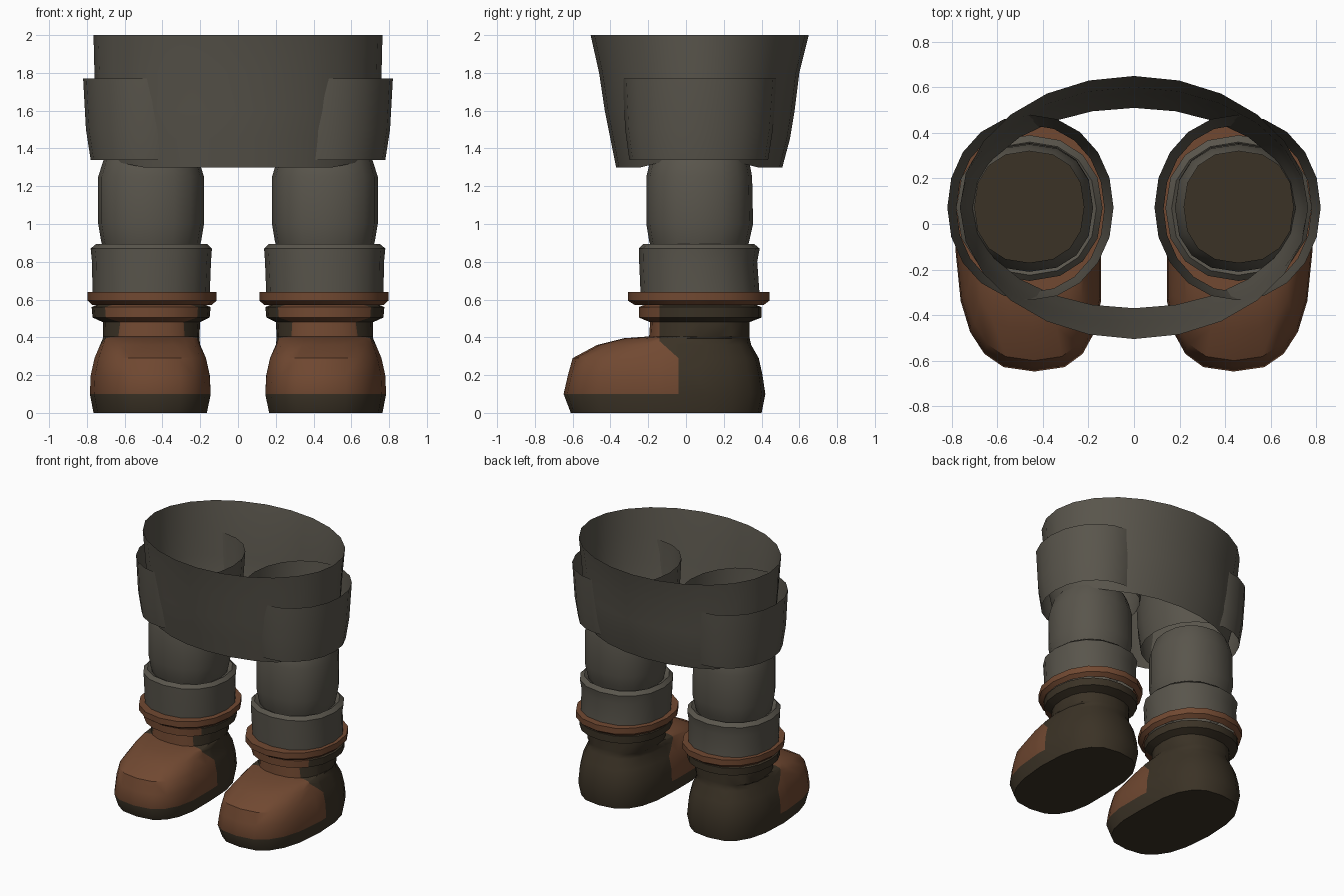
import bpy, bmesh, math
from mathutils import Vector


def material(name, rgb):
    m = bpy.data.materials.new(name)
    m.diffuse_color = (*rgb, 1)
    return m


GREY = material("grey_cloth", (0.100, 0.091, 0.072))
BROWN = material("brown_leather", (0.165, 0.066, 0.031))
DARK = material("dark_leather", (0.043, 0.032, 0.019))


def spow(v, e):
    return math.copysign(abs(v) ** e, v)


def loft(name, rings, segs, mats, closed=False, cap=False, angle=35, mirror=True, shape=None):
    """Stack rings of (z, x0, x1, y0, y1, exponent); exponent 2 is an ellipse."""
    bm = bmesh.new()
    loops = []
    for z, x0, x1, y0, y1, n in rings:
        loop = []
        for i in range(segs):
            a = 2 * math.pi * i / segs
            p = Vector(((x0 + x1) / 2 + (x1 - x0) / 2 * spow(math.cos(a), 2 / n),
                        (y0 + y1) / 2 + (y1 - y0) / 2 * spow(math.sin(a), 2 / n), z))
            loop.append(bm.verts.new(shape(p) if shape else p))
        loops.append(loop)
    pairs = list(zip(loops, loops[1:]))
    if closed:
        pairs.append((loops[-1], loops[0]))
    for lo, hi in pairs:
        for i in range(segs):
            j = (i + 1) % segs
            bm.faces.new((lo[i], lo[j], hi[j], hi[i]))
    if cap:
        bm.faces.new(loops[0][::-1])
    me = bpy.data.meshes.new(name)
    bm.to_mesh(me)
    bm.free()
    ob = bpy.data.objects.new(name, me)
    bpy.context.collection.objects.link(ob)
    for m in mats:
        me.materials.append(m)
    if mirror:
        ob.modifiers.new("mirror", 'MIRROR')
    bpy.ops.object.select_all(action='DESELECT')
    ob.select_set(True)
    bpy.context.view_layer.objects.active = ob
    bpy.ops.object.shade_smooth_by_angle(angle=math.radians(angle))
    return ob


# Skirt: open tapered sheet, its hem lifted a little at the sides
def lift_hem(p):
    if p.z < 1.31 and abs(p.x) > 0.55:
        p.z += 0.35 * (abs(p.x) - 0.55)
    return p


loft("skirt", [(1.30, -0.71, 0.71, -0.37, 0.51, 2),
               (1.45, -0.735, 0.735, -0.40, 0.55, 2),
               (1.60, -0.75, 0.75, -0.43, 0.575, 2),
               (1.80, -0.76, 0.76, -0.46, 0.60, 2),
               (2.00, -0.765, 0.765, -0.505, 0.65, 2)],
     24, [GREY], mirror=False, shape=lift_hem)

# Upper leg sleeves that poke through the skirt sides
loft("hip_sleeve", [(1.34, 0.13, 0.78, -0.30, 0.435, 2.05),
                    (1.50, 0.105, 0.805, -0.322, 0.46, 2.05),
                    (1.77, 0.09, 0.82, -0.335, 0.48, 2.05)], 20, [GREY])

# Trouser legs
loft("trouser_leg", [(0.86, 0.21, 0.71, -0.18, 0.32, 2.3),
                     (0.91, 0.195, 0.725, -0.195, 0.335, 2.3),
                     (1.00, 0.18, 0.74, -0.21, 0.355, 2.3),
                     (1.25, 0.18, 0.74, -0.21, 0.35, 2.3),
                     (1.33, 0.205, 0.715, -0.19, 0.335, 2.3),
                     (1.37, 0.22, 0.70, -0.17, 0.32, 2.3)], 16, [GREY])

# Turned-up trouser cuffs
loft("trouser_cuff", [(0.62, 0.15, 0.77, -0.24, 0.39, 2.2),
                      (0.80, 0.143, 0.773, -0.248, 0.377, 2.2),
                      (0.87, 0.138, 0.78, -0.25, 0.39, 2.2),
                      (0.895, 0.165, 0.75, -0.225, 0.36, 2.2),
                      (0.875, 0.20, 0.72, -0.19, 0.33, 2.2)], 16, [GREY], angle=30)

# Ankle straps
loft("ankle_strap", [(0.57, 0.14, 0.77, -0.27, 0.41, 2.15),
                     (0.595, 0.113, 0.797, -0.308, 0.443, 2.15),
                     (0.64, 0.113, 0.797, -0.308, 0.443, 2.15),
                     (0.64, 0.17, 0.75, -0.22, 0.37, 2.15)],
     16, [BROWN], closed=True)


# Boots: sole, foot, shaft and flared lip in one loft; toes lean inward
def toe_lean(p):
    p.x -= 0.05 * max(0, -0.1 - p.y)
    return p


boot = loft("boot", [(0.00, 0.165, 0.765, -0.61, 0.40, 2.7),
                     (0.10, 0.145, 0.785, -0.648, 0.42, 2.7),
                     (0.20, 0.15, 0.78, -0.625, 0.405, 2.7),
                     (0.29, 0.17, 0.76, -0.60, 0.385, 2.7),
                     (0.36, 0.20, 0.73, -0.47, 0.345, 2.6),
                     (0.395, 0.205, 0.715, -0.33, 0.337, 2.5),
                     (0.405, 0.205, 0.715, -0.195, 0.335, 2.4),
                     (0.48, 0.20, 0.715, -0.19, 0.335, 2.3),
                     (0.505, 0.15, 0.77, -0.25, 0.40, 2.2),
                     (0.56, 0.145, 0.775, -0.25, 0.40, 2.2),
                     (0.58, 0.19, 0.73, -0.20, 0.35, 2.2)],
            20, [DARK, BROWN], cap=True, shape=toe_lean)


# Brown front panel: cut along its border, then colour by position
def border(z):
    if z < 0.29:
        return -0.04
    return max(-0.14, -0.04 - (z - 0.29) * 1.11)


bm = bmesh.new()
bm.from_mesh(boot.data)
for co, no in (((0, -0.04, 0), (0, 1, 0)), ((0, -0.14, 0), (0, 1, 0)),
               ((0, -0.04, 0.29), (0, 0.9, 1.0 * 0.999))):
    faces = [f for f in bm.faces if f.calc_center_median().z > 0.1]
    geom = faces + list({e for f in faces for e in f.edges}) + list({v for f in faces for v in f.verts})
    bmesh.ops.bisect_plane(bm, geom=geom, dist=1e-5, plane_co=co, plane_no=no)
for f in bm.faces:
    c = f.calc_center_median()
    f.material_index = int(c.z > 0.1 and c.y < border(c.z))
bm.to_mesh(boot.data)
bm.free()
